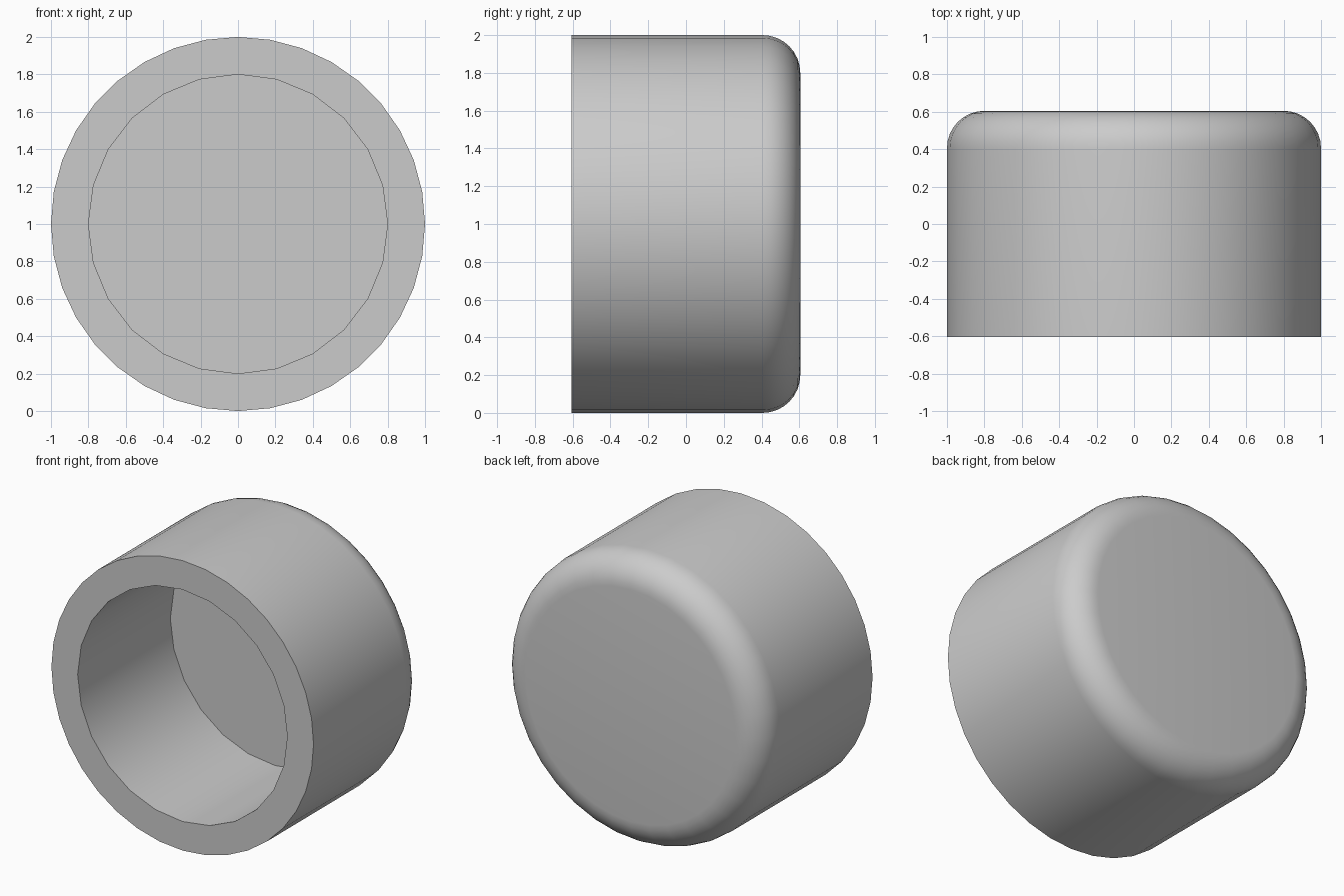
import bpy
import bmesh
from math import cos, sin, pi, radians

cube = bpy.data.objects.get("Cube")
if cube:
    bpy.data.objects.remove(cube)

R, FRONT, BACK = 1.0, -0.605, 0.605   # outer radius and end planes
WALL, FILLET = 0.2, 0.2
OUTER_SIDES, INNER_SIDES = 36, 24

grey = bpy.data.materials.new("plain grey")
grey.use_nodes = True
colour = (0.6, 0.6, 0.6, 1)
grey.diffuse_color = colour
grey.node_tree.nodes["Principled BSDF"].inputs["Base Color"].default_value = colour

bm = bmesh.new()


def ring(radius, y, sides):
    """Circle of vertices around the y axis."""
    return [bm.verts.new((radius * sin(2 * pi * i / sides), y,
                          1 + radius * cos(2 * pi * i / sides)))
            for i in range(sides)]


def loft(rings):
    """Join neighbouring rings with quads."""
    for a, b in zip(rings, rings[1:]):
        for i in range(len(a)):
            j = (i + 1) % len(a)
            bm.faces.new((a[i], a[j], b[j], b[i]))


def rim_edges(verts):
    return [bm.edges.get((v, verts[(i + 1) % len(verts)])) for i, v in enumerate(verts)]


# Outer wall with a rounded closed end
steps = 8
arc = [pi / 2 * k / steps for k in range(steps + 1)]
outer = [ring(R, FRONT, OUTER_SIDES)]
outer += [ring(R - FILLET + FILLET * cos(t), BACK - FILLET + FILLET * sin(t), OUTER_SIDES)
          for t in arc]
loft(outer)
bm.faces.new(outer[-1])

# Straight bore with a flat floor
inner = [ring(R - WALL, FRONT, INNER_SIDES), ring(R - WALL, BACK - WALL, INNER_SIDES)]
loft(inner)
bm.faces.new(inner[-1])

# Flat annular lip at the open end
bmesh.ops.triangle_fill(bm, use_beauty=True, normal=(0, -1, 0),
                        edges=rim_edges(outer[0]) + rim_edges(inner[0]))
bmesh.ops.recalc_face_normals(bm, faces=bm.faces)

mesh = bpy.data.meshes.new("round_cap")
bm.to_mesh(mesh)
bm.free()
mesh.materials.append(grey)
cap = bpy.data.objects.new("round_cap", mesh)
bpy.context.collection.objects.link(cap)

bpy.ops.object.select_all(action='DESELECT')
cap.select_set(True)
bpy.context.view_layer.objects.active = cap
bpy.ops.object.shade_smooth_by_angle(angle=radians(30))
